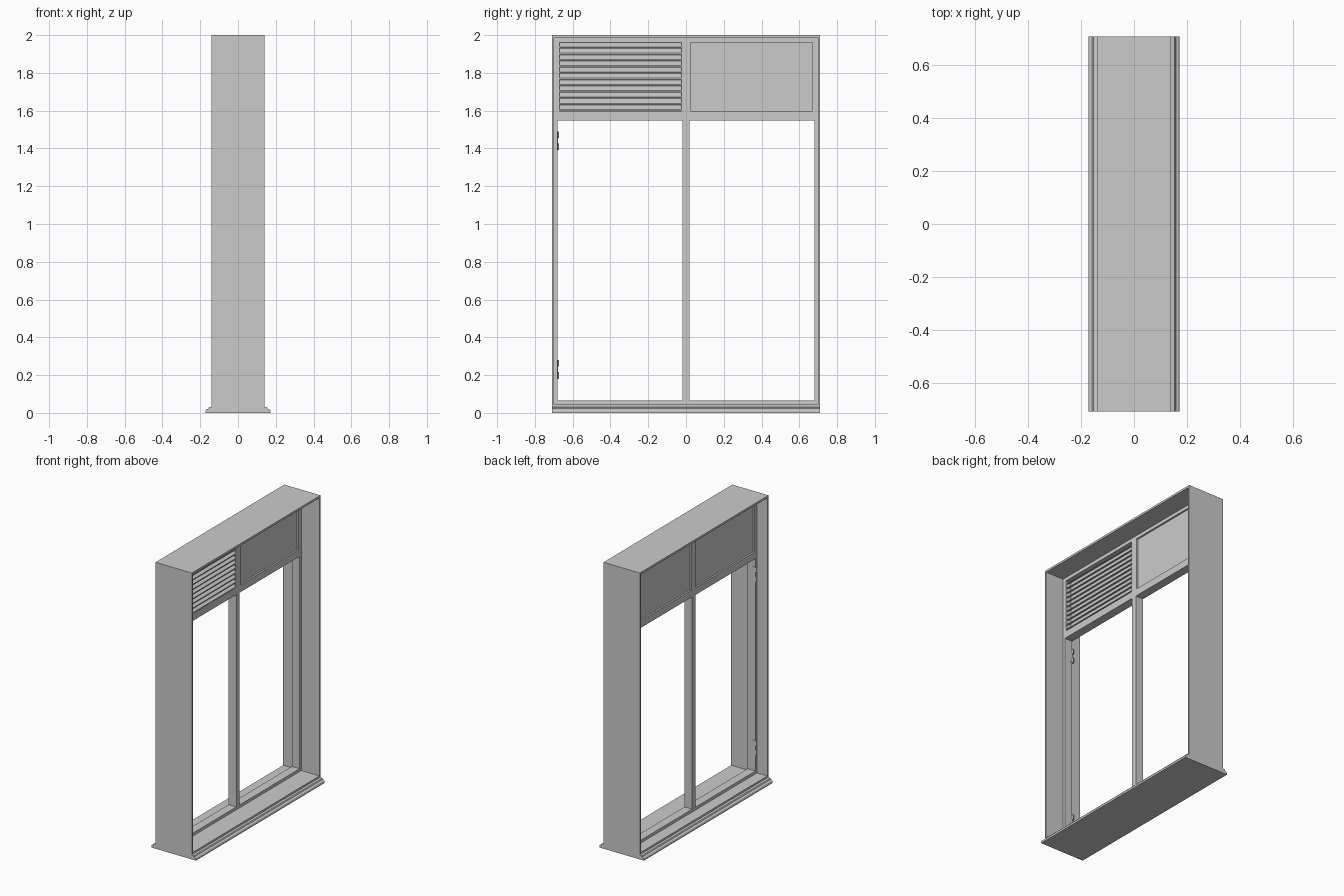
import bpy, bmesh, math
from mathutils import Matrix, Vector

if "Cube" in bpy.data.objects:
    bpy.data.objects.remove(bpy.data.objects["Cube"])


def finish(name, bm):
    bmesh.ops.recalc_face_normals(bm, faces=bm.faces)
    me = bpy.data.meshes.new(name)
    bm.to_mesh(me)
    bm.free()
    ob = bpy.data.objects.new(name, me)
    bpy.context.collection.objects.link(ob)
    return ob


def boxes(name, items):
    """One object from boxes given as (x0, x1, y0, y1, z0, z1)."""
    bm = bmesh.new()
    for x0, x1, y0, y1, z0, z1 in items:
        m = Matrix.Translation(((x0 + x1) / 2, (y0 + y1) / 2, (z0 + z1) / 2)) \
            @ Matrix.Diagonal((x1 - x0, y1 - y0, z1 - z0, 1))
        bmesh.ops.create_cube(bm, size=1, matrix=m)
    return finish(name, bm)


def extrude_profile(name, pts, y0, y1):
    """Extrude an (x, z) outline along y."""
    bm = bmesh.new()
    f = bm.faces.new([bm.verts.new((x, y0, z)) for x, z in pts])
    r = bmesh.ops.extrude_face_region(bm, geom=[f])
    vs = [g for g in r['geom'] if isinstance(g, bmesh.types.BMVert)]
    bmesh.ops.translate(bm, verts=vs, vec=(0, y1 - y0, 0))
    return finish(name, bm)


W, D = 0.71, 0.14          # half width, half depth of the lining
IN, TOP, BOT = 0.698, 1.986, 0.045
FX0, FX1 = -0.06, 0.0      # depth range of the inner frame

# outer lining: a box open towards both x sides
boxes("outer_lining", [
    (-D, D, -W, -IN, 0.03, 2), (-D, D, IN, W, 0.03, 2),
    (-D, D, -IN, IN, TOP, 2), (-D, D, -IN, IN, 0.03, BOT)])

# sill with rounded nosing on both sides
half = [(0.172, 0.0), (0.172, 0.012), (0.168, 0.018), (0.158, 0.022),
        (0.154, 0.029), (0.14, 0.032)]
extrude_profile("sill", half + [(-x, z) for x, z in reversed(half)], -W, W)

# inner frame: jambs, bottom rail, mullion, transom and head
J, M = 0.68, 0.018
PY0, PY1, PZ0, PZ1 = 0.025, 0.67, 1.597, 1.962   # upper panel openings
frame = [(FX0, FX1, -J, J, BOT, 0.065),
         (FX0, FX1, -M, M, 0.065, 1.547),
         (FX0, FX1, -J, J, 1.547, PZ0),
         (FX0, FX1, -J, J, PZ1, TOP),
         (FX0, FX1, -PY0, PY0, PZ0, PZ1)]
for s in (-1, 1):
    for a, b, z0, z1 in ((J, IN, BOT, TOP), (PY1, J, PZ0, PZ1)):
        frame.append((FX0, FX1, min(s * a, s * b), max(s * a, s * b), z0, z1))
boxes("inner_frame", frame)

# upper panels: a full one, and a thin backing behind the louvres
boxes("solid_panel", [(FX0 + 0.012, FX1 - 0.012, PY0, PY1, PZ0, PZ1)])
boxes("louvre_backing", [(FX0 + 0.012, FX0 + 0.02, -PY1, -PY0, PZ0, PZ1)])

# tilted louvre slats
N = 11
pitch = (PZ1 - PZ0) / N
for i in range(N):
    z = PZ0 + i * pitch
    extrude_profile(f"louvre_slat_{i + 1}",
                    [(0.002, z + 0.003), (0.002, z + 0.009),
                     (-0.032, z + pitch), (-0.036, z + pitch - 0.005)],
                    -PY1, -PY0)

# hinges on the jamb: leaf plate with two rounded knuckles
for k, zc in enumerate((0.23, 1.44)):
    boxes(f"hinge_leaf_{k + 1}", [(-0.062, -0.04, -J, -J + 0.003, zc - 0.05, zc + 0.05)])
    bm = bmesh.new()
    for dz in (-0.032, 0.032):
        bmesh.ops.create_cone(bm, cap_ends=True, segments=16, radius1=0.007,
                              radius2=0.007, depth=0.035,
                              matrix=Matrix.Translation((-0.064, -J, zc + dz)))
    ob = finish(f"hinge_knuckles_{k + 1}", bm)
    bpy.context.view_layer.objects.active = ob
    ob.select_set(True)
    bpy.ops.object.shade_smooth_by_angle()
    ob.select_set(False)
